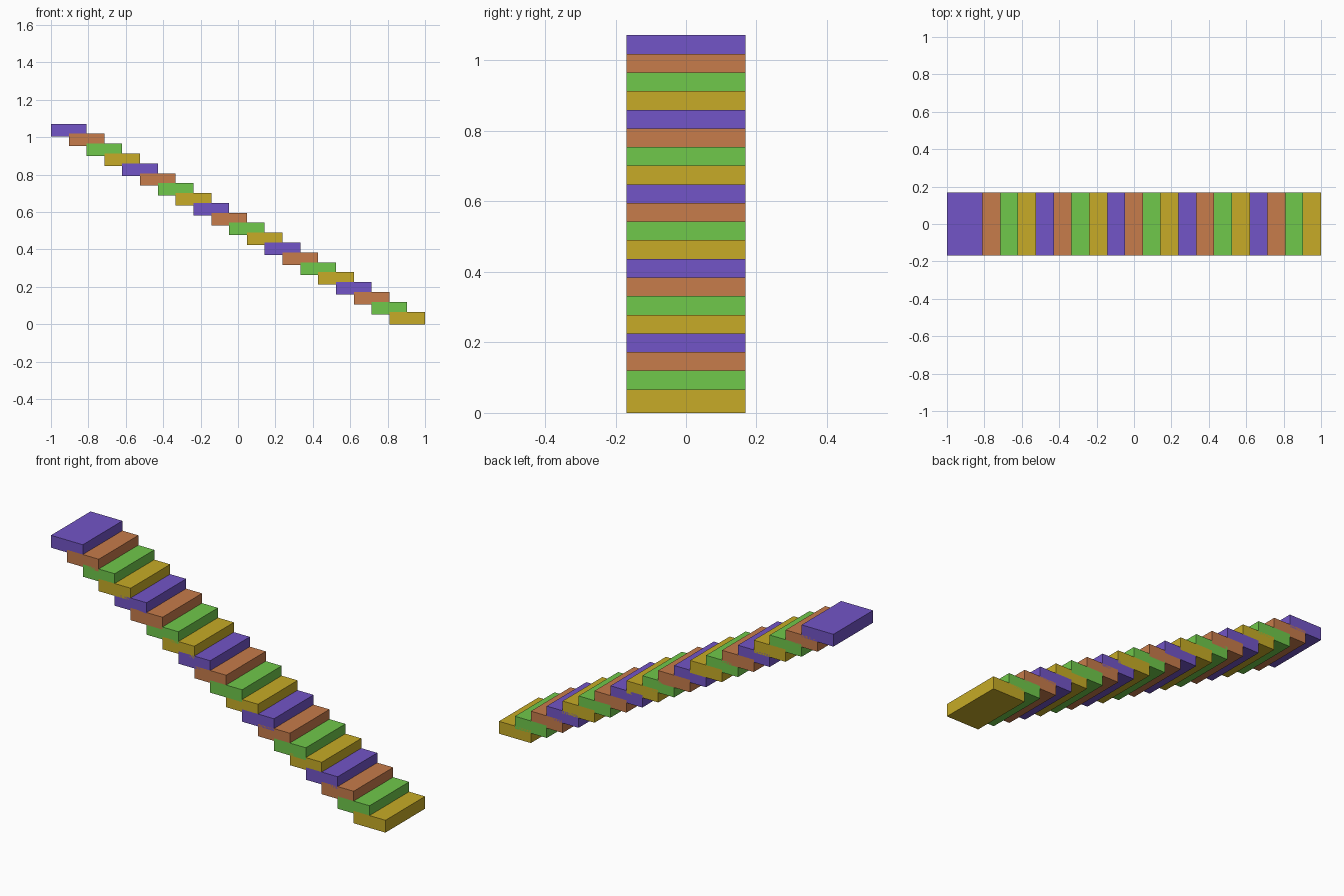
import bpy

if "Cube" in bpy.data.objects:
    bpy.data.objects.remove(bpy.data.objects["Cube"])

COUNT = 20
RUN = 2 / 21          # each tread is two runs deep, so neighbours overlap by half
DEPTH = 2 * RUN
RISE = 0.0529
THICK = 0.0667
WIDTH = 0.338


def material(name, rgb):
    mat = bpy.data.materials.new(name)
    mat.diffuse_color = (*rgb, 1)
    mat.use_nodes = True
    mat.node_tree.nodes["Principled BSDF"].inputs["Base Color"].default_value = mat.diffuse_color
    return mat


# Four colours repeating from the bottom step upwards
colours = [
    material("yellow", (0.57, 0.41, 0.02)),
    material("green", (0.16, 0.58, 0.07)),
    material("orange", (0.57, 0.20, 0.07)),
    material("purple", (0.17, 0.09, 0.57)),
]

# Overlapping box treads, rising from +x to -x
for i in range(COUNT):
    x = 1 - DEPTH / 2 - i * RUN
    z = THICK / 2 + i * RISE
    bpy.ops.mesh.primitive_cube_add(size=1, location=(x, 0, z))
    step = bpy.context.object
    step.name = f"step_{i + 1:02d}"
    step.scale = (DEPTH, WIDTH, THICK)
    bpy.ops.object.transform_apply(location=False, rotation=False, scale=True)
    step.data.materials.append(colours[i % 4])
